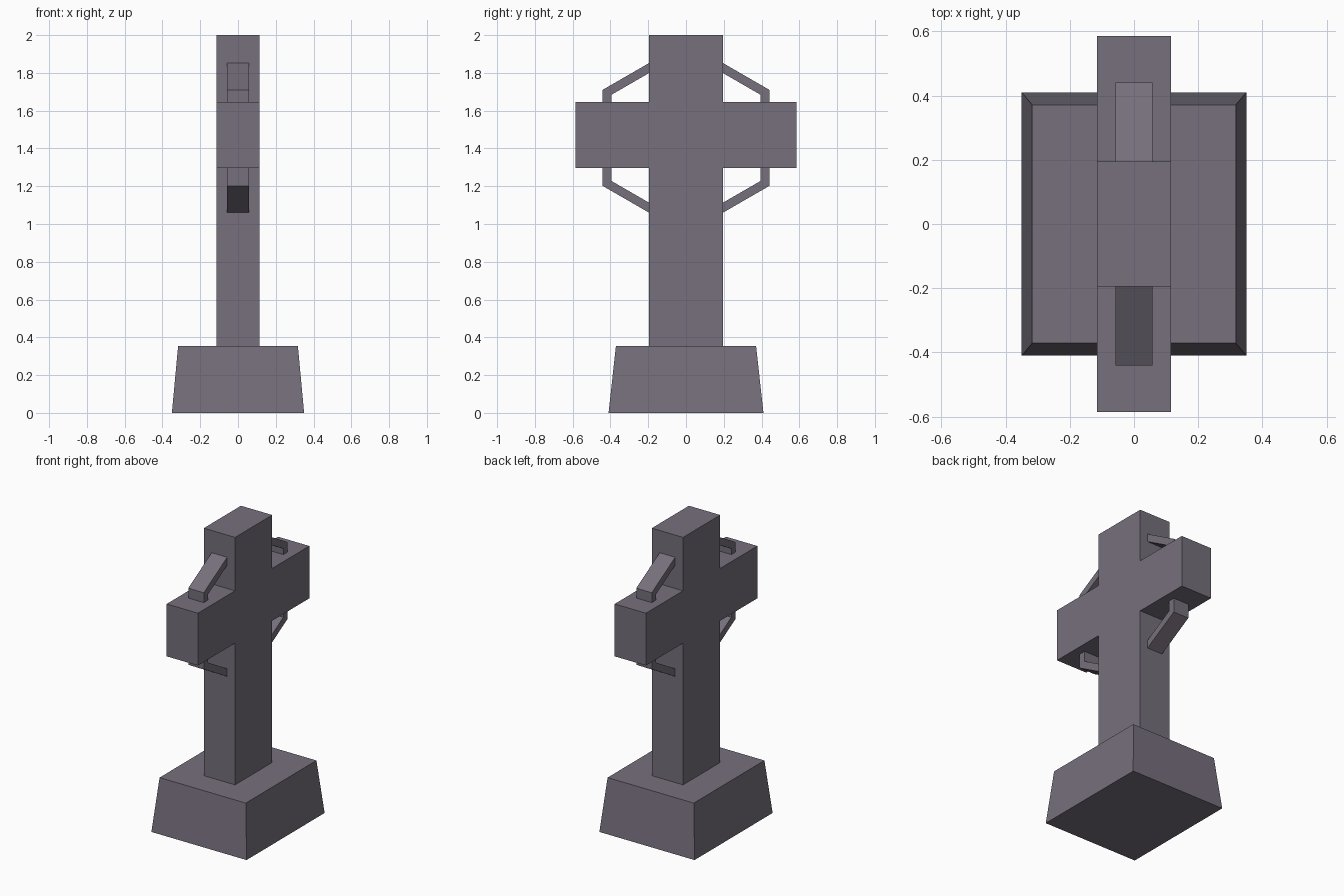
import bpy, bmesh, math

if "Cube" in bpy.data.objects:
    bpy.data.objects.remove(bpy.data.objects["Cube"])

stone = bpy.data.materials.new("grey stone")
stone.diffuse_color = (0.18, 0.16, 0.2, 1)
stone.use_nodes = True
stone.node_tree.nodes["Principled BSDF"].inputs["Base Color"].default_value = stone.diffuse_color


def finish(name, bm):
    bmesh.ops.recalc_face_normals(bm, faces=bm.faces)
    mesh = bpy.data.meshes.new(name)
    bm.to_mesh(mesh)
    bm.free()
    mesh.materials.append(stone)
    obj = bpy.data.objects.new(name, mesh)
    bpy.context.collection.objects.link(obj)


def loft(bm, lower, upper, caps=True):
    """Join two matching closed loops with quads."""
    a = [bm.verts.new(p) for p in lower]
    b = [bm.verts.new(p) for p in upper]
    n = len(a)
    for i in range(n):
        j = (i + 1) % n
        bm.faces.new((a[i], a[j], b[j], b[i]))
    if caps:
        bm.faces.new(a[::-1])
        bm.faces.new(b)


def rect(x, y, z):
    return [(-x, -y, z), (x, -y, z), (x, y, z), (-x, y, z)]


# Tapered plinth
bm = bmesh.new()
loft(bm, rect(0.35, 0.41, 0), rect(0.317, 0.371, 0.355))
finish("plinth", bm)

# Cross: half outline in y, z mirrored and extruded along x
half = [(0.195, 0.35), (0.195, 1.297), (0.585, 1.297),
        (0.585, 1.645), (0.195, 1.645), (0.195, 2.0)]
outline = half + [(-y, z) for y, z in reversed(half)]
bm = bmesh.new()
loft(bm, [(-0.115, y, z) for y, z in outline], [(0.115, y, z) for y, z in outline])
finish("cross", bm)

# Hexagonal ring around the crossing
bm = bmesh.new()
section = [(-0.057, 0.456), (0.057, 0.456), (0.057, 0.509), (-0.057, 0.509)]
loops = []
for i in range(6):
    a = math.radians(90 + 60 * i)
    loops.append([bm.verts.new((x, r * math.cos(a), 1.456 + r * math.sin(a))) for x, r in section])
for i in range(6):
    p, q = loops[i], loops[(i + 1) % 6]
    for k in range(4):
        m = (k + 1) % 4
        bm.faces.new((p[k], p[m], q[m], q[k]))
finish("ring", bm)
